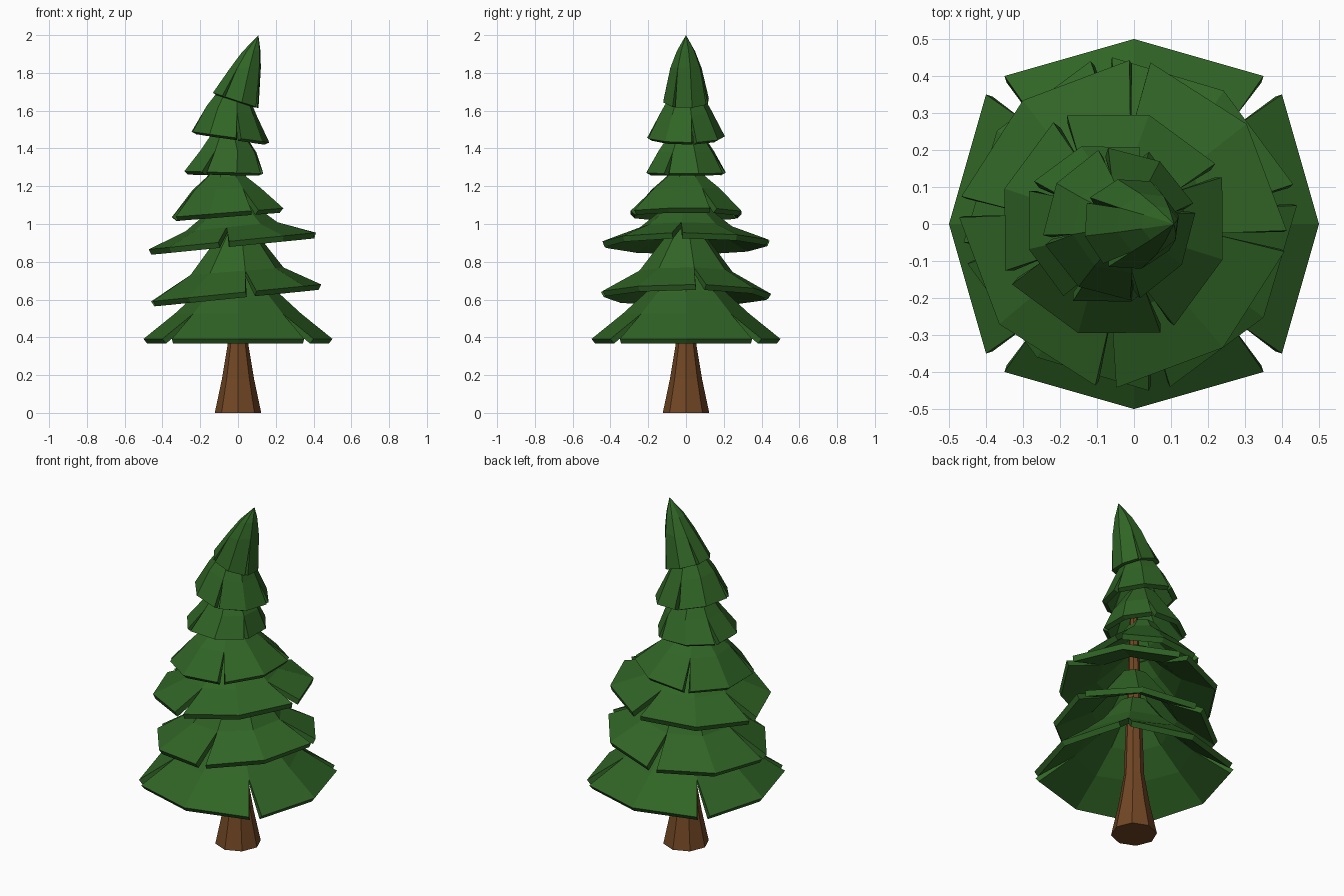
import bpy, bmesh, math

if "Cube" in bpy.data.objects:
    bpy.data.objects.remove(bpy.data.objects["Cube"])


def material(name, rgb):
    m = bpy.data.materials.new(name)
    m.diffuse_color = (*rgb, 1)
    m.use_nodes = True
    m.node_tree.nodes["Principled BSDF"].inputs["Base Color"].default_value = m.diffuse_color
    return m


GREEN = material("pine green", (0.030, 0.130, 0.019))
BROWN = material("bark brown", (0.165, 0.062, 0.018))


def finish(bm, name, mat):
    me = bpy.data.meshes.new(name)
    bm.to_mesh(me)
    bm.free()
    me.materials.append(mat)
    ob = bpy.data.objects.new(name, me)
    bpy.context.collection.objects.link(ob)
    return ob


def tier(name, rings, rot, flare=1.03, gap=3.7, thick=0.032):
    """Eight-sided skirt with four slits; rings are (radius, z, centre x, tilt)."""
    bm = bmesh.new()

    def vert(ring, deg, scale=1.0):
        r, z, cx, tilt = ring
        a = math.radians(deg)
        dx = r * scale * math.cos(a)
        return bm.verts.new((cx + dx, r * scale * math.sin(a), z + tilt * dx))

    # rim: every second corner is split in two by a slit
    first, last = [], []
    for k in range(8):
        deg = rot + 45 * k
        if k % 2 == 0:
            first.append(vert(rings[0], deg + gap, flare))
            last.append(vert(rings[0], deg - gap, flare))
        else:
            v = vert(rings[0], deg)
            first.append(v)
            last.append(v)
    for ring in rings[1:]:
        if ring[0] == 0:
            tip = vert(ring, 0)
            for k in range(8):
                bm.faces.new((first[k], last[(k + 1) % 8], tip))
            break
        up = [vert(ring, rot + 45 * k) for k in range(8)]
        for k in range(8):
            j = (k + 1) % 8
            bm.faces.new((first[k], last[j], up[j], up[k]))
        first = last = up
    ob = finish(bm, name, GREEN)
    s = ob.modifiers.new("thickness", 'SOLIDIFY')
    s.thickness = thick
    s.offset = -1
    return ob


# foliage tiers, bottom to top
tier("bottom_tier", [(0.50, 0.392, 0, 0), (0.335, 0.525, 0, 0),
                     (0.21, 0.64, 0, 0), (0.085, 0.80, 0, 0)], 45, flare=1.063, gap=3.8)
tier("second_tier", [(0.44, 0.635, -0.01, 0.10), (0.25, 0.75, -0.005, 0.08),
                     (0.135, 0.90, 0, 0.05), (0.08, 0.97, 0, 0.05)], 10)
tier("third_tier", [(0.43, 0.91, -0.03, 0.10), (0.245, 0.985, -0.035, 0.10),
                    (0.15, 1.06, -0.03, 0.10), (0.08, 1.13, -0.03, 0.10)], -6)
tier("fourth_tier", [(0.31, 1.06, -0.055, 0.08), (0.19, 1.185, -0.06, 0.03),
                     (0.11, 1.25, -0.06, 0.0), (0.07, 1.31, -0.06, 0.0)], 27)
tier("fifth_tier", [(0.22, 1.273, -0.075, -0.03), (0.155, 1.385, -0.05, -0.04),
                    (0.075, 1.50, -0.05, -0.05)], -27, thick=0.028)
tier("sixth_tier", [(0.202, 1.46, -0.04, -0.14), (0.135, 1.60, -0.033, -0.20),
                    (0.07, 1.71, -0.02, -0.2)], 12, thick=0.028)
tier("tree_top", [(0.125, 1.655, -0.012, -0.33), (0.086, 1.825, 0.038, 0.05),
                  (0.05, 1.915, 0.07, 0.1), (0, 2.0, 0.108, 0)], -30, thick=0.022)

# trunk: tapering octagon running up inside the foliage
bm = bmesh.new()
prev = None
for r, z in [(0.123, 0), (0.085, 0.18), (0.055, 0.36), (0.036, 0.9), (0.02, 1.4)]:
    ring = [bm.verts.new((r * math.cos(k * math.pi / 4), r * math.sin(k * math.pi / 4), z))
            for k in range(8)]
    if prev:
        for k in range(8):
            j = (k + 1) % 8
            bm.faces.new((prev[k], prev[j], ring[j], ring[k]))
    else:
        bm.faces.new(ring[::-1])
    prev = ring
bm.faces.new(prev)
finish(bm, "trunk", BROWN)
